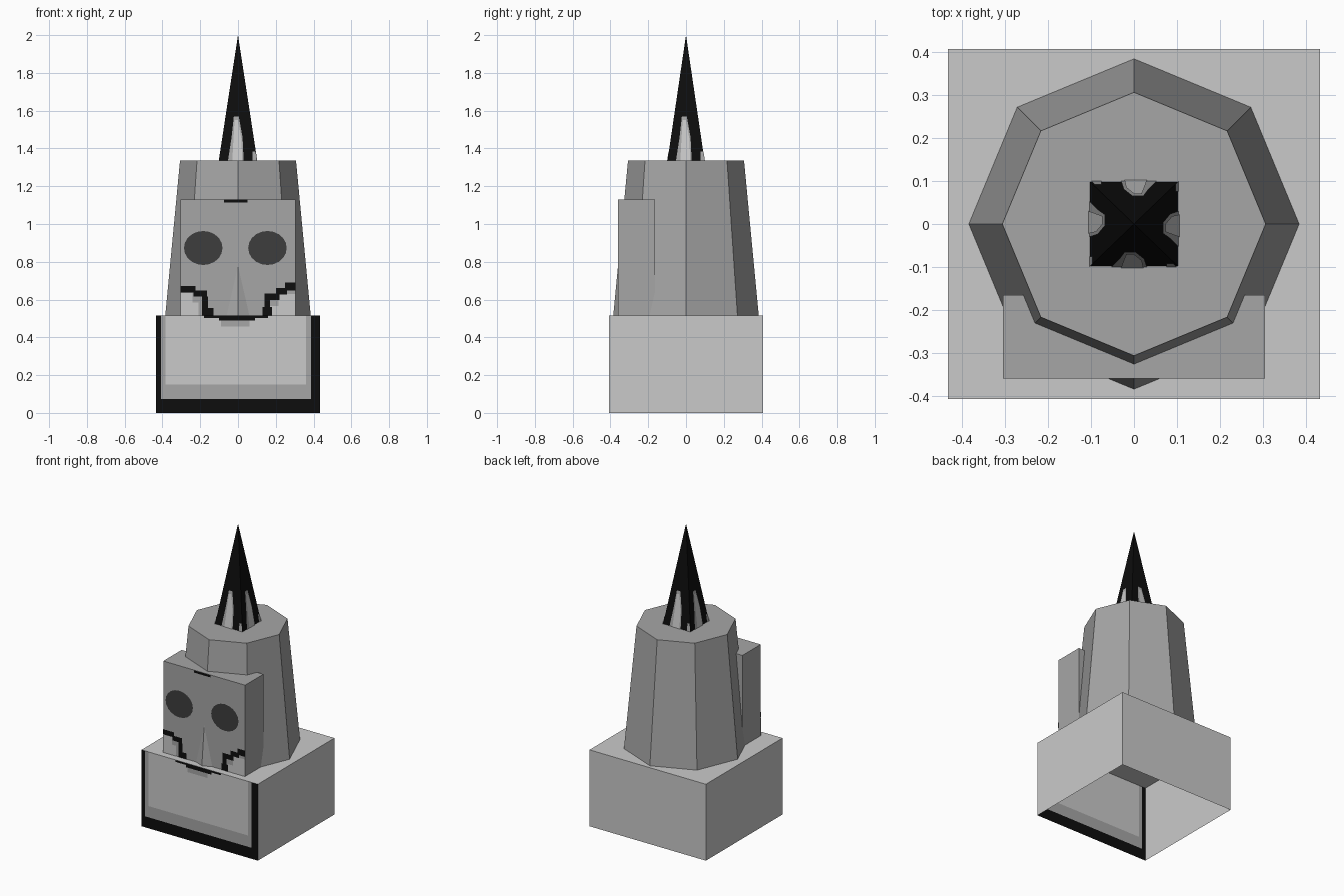
import bpy, bmesh, math
from mathutils import Matrix

if "Cube" in bpy.data.objects:
    bpy.data.objects.remove(bpy.data.objects["Cube"])


def material(name, v):
    m = bpy.data.materials.new(name)
    m.diffuse_color = (v, v, v, 1)
    m.use_nodes = True
    m.node_tree.nodes["Principled BSDF"].inputs["Base Color"].default_value = m.diffuse_color
    return m


LIGHT = material("light_stone", 0.59)
STONE = material("grey_stone", 0.38)
DARK = material("charcoal", 0.047)
BLACK = material("black", 0.004)


def finish(name, bm, *mats):
    me = bpy.data.meshes.new(name)
    bm.to_mesh(me)
    bm.free()
    for m in mats:
        me.materials.append(m)
    ob = bpy.data.objects.new(name, me)
    bpy.context.collection.objects.link(ob)
    return ob


def block(x0, x1, y0, y1, z0, z1, skip=()):
    """Box without the faces whose normals point along the skipped directions."""
    bm = bmesh.new()
    bmesh.ops.create_cube(bm, size=1)
    bm.normal_update()
    drop = [f for f in bm.faces
            if any(sum(a * b for a, b in zip(f.normal, d)) > 0.9 for d in skip)]
    bmesh.ops.delete(bm, geom=drop, context='FACES')
    for v in bm.verts:
        v.co.x = x0 + (v.co.x + 0.5) * (x1 - x0)
        v.co.y = y0 + (v.co.y + 0.5) * (y1 - y0)
        v.co.z = z0 + (v.co.z + 0.5) * (z1 - z0)
    return bm


def decal(name, shapes, mat, y):
    """Flat painted shapes facing the front; y is a number or a function of z."""
    bm = bmesh.new()
    for pts in shapes:
        bm.faces.new([bm.verts.new((px, y(pz) if callable(y) else y, pz)) for px, pz in pts])
    return finish(name, bm, mat)


def rect(x0, x1, z0, z1):
    return [(x0, z0), (x1, z0), (x1, z1), (x0, z1)]


DOWN, FRONT = (0, 0, -1), (0, -1, 0)
BX, BY, BZ, TOP = 0.434, 0.408, 0.515, 1.335

# Hollow base, open below, with a bordered front panel cut into bands
bm = block(-BX, BX, -BY, BY, 0, BZ, (DOWN, FRONT))
xs = [-BX, -0.407, -0.383, 0.36, 0.386, BX]
zs = [0, 0.074, 0.15, BZ]
for i in range(5):
    for j in range(3):
        f = bm.faces.new([bm.verts.new((px, -BY, pz))
                          for px, pz in rect(xs[i], xs[i + 1], zs[j], zs[j + 1])])
        ring = min(i, 4 - i, j)
        f.material_index = (2, 1, 0)[ring]
bmesh.ops.remove_doubles(bm, verts=bm.verts, dist=0.0005)
finish("base", bm, LIGHT, STONE, BLACK)

# Tapered eight-sided tower
bm = bmesh.new()
bmesh.ops.create_cone(bm, cap_ends=True, segments=8, radius1=0.385, radius2=0.307,
                      depth=TOP - BZ, matrix=Matrix.Translation((0, 0, (TOP + BZ) / 2)))
bm.normal_update()
bmesh.ops.delete(bm, geom=[f for f in bm.faces if f.normal.z < -0.9], context='FACES')
finish("tower", bm, STONE)

# Face block on the front
finish("face_block", block(-0.305, 0.305, -0.36, -0.165, BZ, 1.13, (DOWN,)), STONE)

# Eyes
eyes = []
for cx in (-0.184, 0.156):
    eyes.append([(cx + 0.102 * math.cos(a), 0.873 + 0.09 * math.sin(a))
                 for a in (2 * math.pi * k / 20 for k in range(20))])
decal("eyes", eyes, DARK, -0.363)

# Light jaw corners below the mouth
decal("jaw_corners", [rect(-0.305, -0.21, BZ, 0.585), rect(-0.305, -0.24, 0.585, 0.635),
                      rect(0.17, 0.305, BZ, 0.565), rect(0.215, 0.305, 0.565, 0.63)],
      LIGHT, -0.362)

# Stepped mouth line, ending on the front of the base
decal("mouth_line", [rect(-0.305, -0.225, 0.638, 0.672), rect(-0.235, -0.165, 0.615, 0.648),
                     rect(-0.19, -0.16, 0.55, 0.615), rect(-0.19, -0.13, BZ, 0.555),
                     rect(0.13, 0.18, BZ, 0.56), rect(0.14, 0.17, 0.56, 0.6),
                     rect(0.14, 0.22, 0.598, 0.632), rect(0.2, 0.26, 0.628, 0.662),
                     rect(0.25, 0.305, 0.648, 0.69), rect(-0.075, 0.05, 1.115, 1.13)],
      BLACK, -0.363)
decal("mouth_bottom", [rect(-0.18, 0.16, 0.503, BZ), rect(-0.1, 0.09, 0.488, 0.503)],
      BLACK, -BY - 0.002)
decal("chin", [rect(-0.09, 0.06, 0.458, 0.488)], STONE, -BY - 0.002)

# Four-sided spire
HX, HY = 0.102, 0.098
bm = bmesh.new()
base = [bm.verts.new((sx * HX, sy * HY, TOP)) for sx, sy in ((-1, -1), (1, -1), (1, 1), (-1, 1))]
tip = bm.verts.new((0, 0, 2))
for k in range(4):
    bm.faces.new((base[k], base[(k + 1) % 4], tip))
finish("spire", bm, BLACK)

# Pale streaks on each spire side
streak = [(-0.053, TOP), (0.03, TOP), (0.024, 1.46), (0.004, 1.57), (-0.022, 1.57), (-0.034, 1.46)]
core = [(-0.03, TOP), (0.022, TOP), (0.018, 1.45), (0, 1.55), (-0.018, 1.55), (-0.024, 1.45)]
corner = [(0.076, TOP), (0.1, TOP), (0.092, 1.385), (0.076, 1.385)]
for k in range(4):
    h = HY if k % 2 == 0 else HX
    for name, shapes, mat, off in (("spire_streak", [streak, corner], STONE, 0.002),
                                   ("spire_streak_core", [core], LIGHT, 0.004)):
        ob = decal(name, shapes, mat, lambda z: -h * (2 - z) / (2 - TOP) - off)
        ob.data.transform(Matrix.Rotation(k * math.pi / 2, 4, 'Z'))
